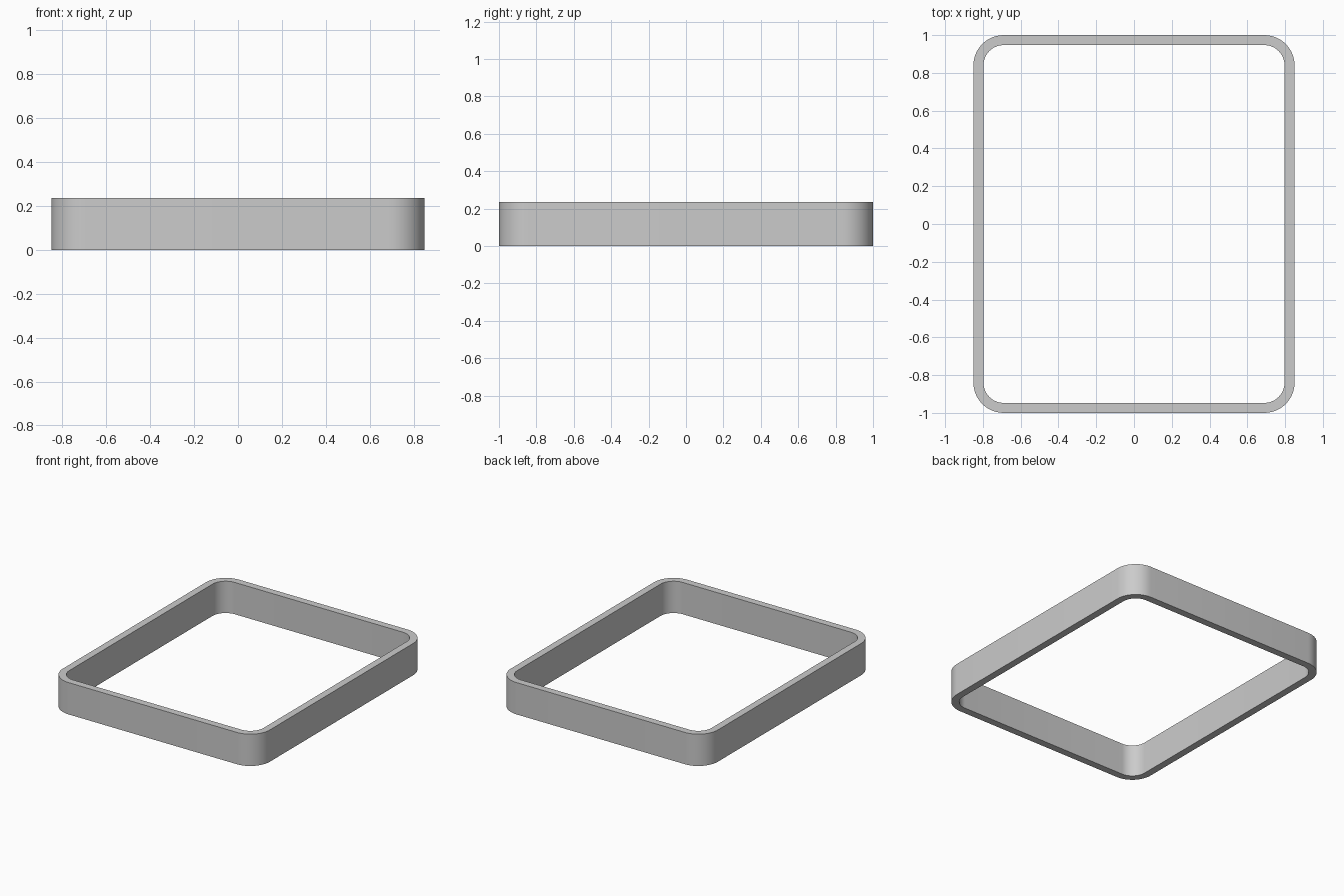
import bpy, bmesh
from math import cos, sin, pi

if "Cube" in bpy.data.objects:
    bpy.data.objects.remove(bpy.data.objects["Cube"])

HALF_X, HALF_Y, HEIGHT = 0.85, 1.0, 0.236
WALL, RADIUS, SEGS = 0.053, 0.16, 12


def rounded_rect(hx, hy, r):
    """Counter-clockwise outline of a rounded rectangle."""
    centres = [(hx - r, hy - r), (r - hx, hy - r), (r - hx, r - hy), (hx - r, r - hy)]
    return [(cx + r * cos(a), cy + r * sin(a))
            for q, (cx, cy) in enumerate(centres)
            for a in [(q + i / SEGS) * pi / 2 for i in range(SEGS + 1)]]


bm = bmesh.new()


def ring(points, z):
    return [bm.verts.new((x, y, z)) for x, y in points]


# Outer and inner outlines at the bottom and top of the wall
outer = rounded_rect(HALF_X, HALF_Y, RADIUS)
inner = rounded_rect(HALF_X - WALL, HALF_Y - WALL, RADIUS - WALL)
rings = [ring(outer, 0), ring(outer, HEIGHT), ring(inner, HEIGHT), ring(inner, 0)]

# Outer wall, top rim, inner wall, bottom rim
for a, b in zip(rings, rings[1:] + rings[:1]):
    for i in range(len(a)):
        j = (i + 1) % len(a)
        bm.faces.new((a[i], a[j], b[j], b[i]))

mesh = bpy.data.meshes.new("rounded_frame")
bm.to_mesh(mesh)
bm.free()
frame = bpy.data.objects.new("rounded_frame", mesh)
bpy.context.collection.objects.link(frame)

# Smooth corners, crisp rims
bpy.context.view_layer.objects.active = frame
frame.select_set(True)
bpy.ops.object.shade_smooth_by_angle()
